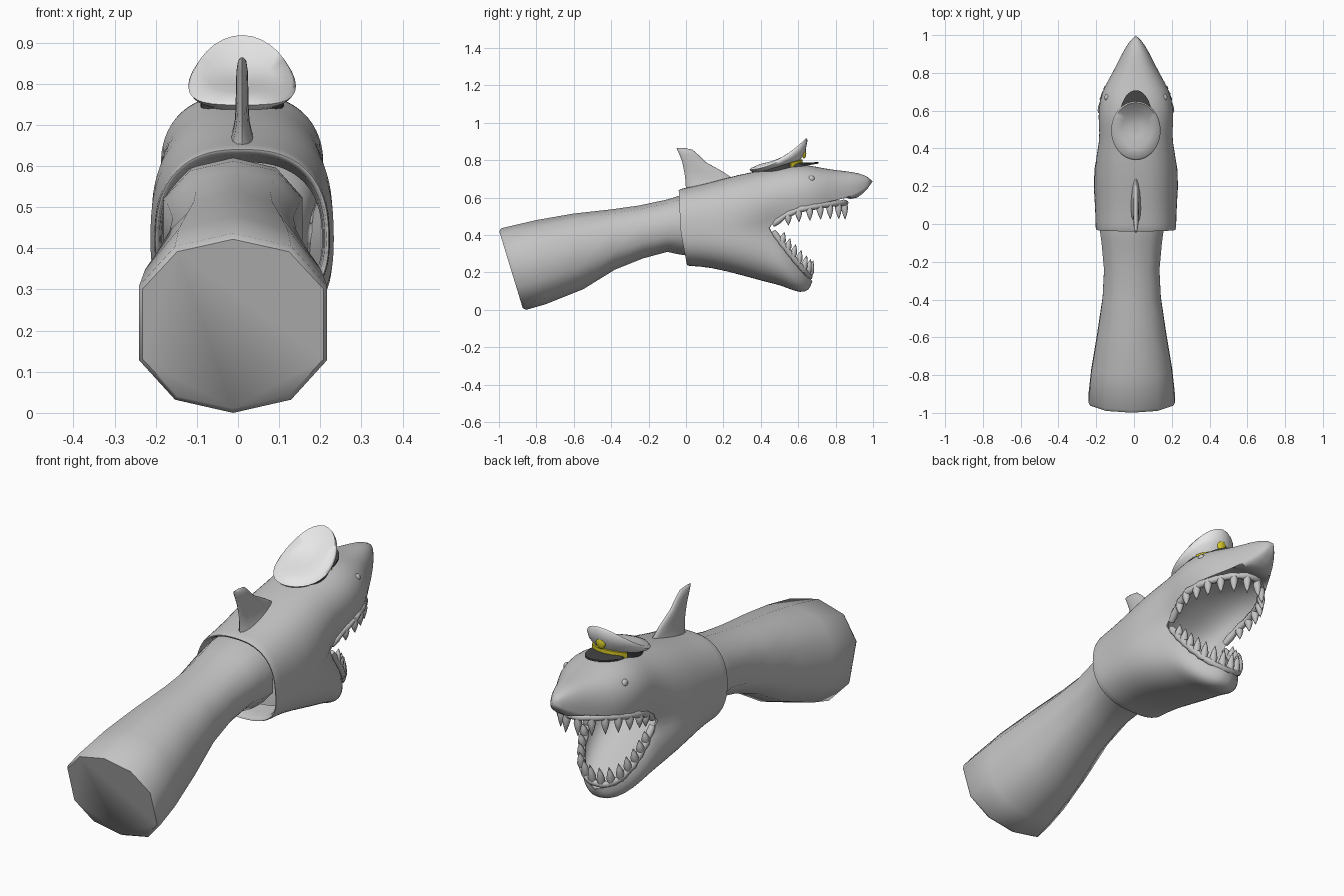
import bpy, bmesh, math
from mathutils import Vector

if "Cube" in bpy.data.objects:
    bpy.data.objects.remove(bpy.data.objects["Cube"], do_unlink=True)


def material(name, rgb):
    m = bpy.data.materials.new(name)
    m.use_nodes = True
    m.diffuse_color = (*rgb, 1)
    m.node_tree.nodes["Principled BSDF"].inputs["Base Color"].default_value = (*rgb, 1)
    return m


GREY = material("shark grey", (0.55, 0.55, 0.55))
WHITE = material("hat white", (0.8, 0.8, 0.8))
BLACK = material("visor black", (0.06, 0.06, 0.06))
GOLD = material("trim gold", (0.7, 0.6, 0.02))
CX = 0.01  # centre line of the puppet


def finish(name, bm, mat, angle=45, subdiv=0):
    bmesh.ops.remove_doubles(bm, verts=bm.verts, dist=0.0005)
    bmesh.ops.recalc_face_normals(bm, faces=bm.faces)
    mesh = bpy.data.meshes.new(name)
    bm.to_mesh(mesh)
    bm.free()
    ob = bpy.data.objects.new(name, mesh)
    bpy.context.collection.objects.link(ob)
    mesh.materials.append(mat)
    bpy.ops.object.select_all(action="DESELECT")
    ob.select_set(True)
    bpy.context.view_layer.objects.active = ob
    bpy.ops.object.shade_smooth_by_angle(angle=math.radians(angle))
    if subdiv:
        mod = ob.modifiers.new("smooth", "SUBSURF")
        mod.levels = mod.render_levels = subdiv


def loft(bm, rings, closed=True, cap_start=False, cap_end=False):
    rows = [[bm.verts.new(p) for p in r] for r in rings]
    n = len(rows[0])
    for a, b in zip(rows, rows[1:]):
        for i in range(n if closed else n - 1):
            j = (i + 1) % n
            bm.faces.new((a[i], a[j], b[j], b[i]))
    if cap_start:
        bm.faces.new(rows[0])
    if cap_end:
        bm.faces.new(rows[-1])


def path_at(pts, t):
    """Point at fraction t of the length of a polyline."""
    lens = [(b - a).length for a, b in zip(pts, pts[1:])]
    d = t * sum(lens)
    for a, b, l in zip(pts, pts[1:], lens):
        if d <= l:
            return a.lerp(b, d / l)
        d -= l
    return pts[-1].copy()


# Arm: ten-sided rings given by top point, bottom point and half width
arm = [(-.999, .422, -.873, .01, .231), (-.985, .437, -.855, 0, .24), (-.8, .48, -.75, .03, .225),
       (-.6, .515, -.55, .11, .19), (-.4, .537, -.38, .215, .162), (-.25, .558, -.23, .275, .154),
       (-.1, .59, -.1, .31, .168), (-.03, .612, -.03, .295, .178), (.04, .62, .04, .29, .178)]
rings = []
for yt, zt, yb, zb, w in arm:
    ring = []
    for k in range(10):
        a = math.radians(18 + 36 * k)
        s = (math.copysign(abs(math.sin(a)) ** .75, math.sin(a)) + 1) / 2
        ring.append((w * math.cos(a) - .012, yb + (yt - yb) * s, zb + (zt - zb) * s))
    rings.append(ring)
bm = bmesh.new()
loft(bm, rings, cap_start=True, cap_end=True)
finish("arm", bm, GREY, 48)

# Puppet skin: half rings given by edge y/z, middle y/z, half width and inward tuck of the lip
N = 20
neck_up = [(.12, .42, .12, .61, .195, 0), (-.028, .42, -.038, .628, .2, 0),
           (-.034, .42, -.044, .642, .213, 0), (-.01, .42, -.02, .65, .214, 0),
           (.1, .42, .1, .672, .216, 0), (.3, .42, .28, .725, .234, 0), (.45, .44, .44, .752, .224, .3)]
neck_low = [(.12, .42, .12, .27, .195, 0), (-.028, .42, .006, .255, .2, 0),
            (-.034, .42, 0, .236, .213, 0), (-.01, .42, .025, .234, .214, 0),
            (.1, .42, .13, .228, .216, 0), (.3, .42, .3, .185, .234, 0), (.45, .44, .42, .15, .224, .3)]
snout = [(.52, .5, .52, .77, .222, .2), (.6, .535, .62, .782, .218, .12), (.7, .555, .72, .76, .192, .08),
         (.8, .575, .8, .747, .128, .04), (.88, .61, .89, .738, .084, 0), (.95, .65, .95, .724, .047, 0),
         (1.004, .69, 1.004, .69, 0, 0)]
jaw = [(.5, .37, .5, .133, .205, .22), (.56, .29, .56, .108, .172, .16), (.62, .22, .61, .092, .122, .1),
       (.66, .175, .655, .1, .062, 0), (.678, .155, .678, .155, 0, 0)]


def arch(ye, ze, ym, zm, w, tuck, e=.8):
    pts = []
    for k in range(N + 1):
        t = math.pi * k / N
        c, s = math.cos(t), abs(math.sin(t)) ** e
        x = w * math.copysign(abs(c) ** e, c) * (1 - tuck * (1 - s) ** 2)
        pts.append((CX + x, ye + (ym - ye) * s, ze + (zm - ze) * s))
    return pts


def lining(stations, depths, heights):
    return [arch(y, z, y - d, z + h, w * (1 - tuck), 0)
            for (y, z, _, _, w, tuck), d, h in zip(stations, depths, heights)]


bm = bmesh.new()
for neck, front, depths, heights in (
        (neck_up, snout, (.2, .12, .06, .02, 0, 0, 0, 0), (0, .06, .1, .1, .06, -.035, -.03, 0)),
        (neck_low, jaw, (.2, .12, .05, .01, 0, 0), (0, -.06, -.08, -.07, -.03, 0))):
    loft(bm, [arch(*s) for s in neck + front], closed=False)
    loft(bm, lining(neck[-1:] + front, depths, heights), closed=False)
finish("shark_skin", bm, GREY, 70, 1)

# Gums and teeth along both jaws
upper = [(.158, .465, .455), (.174, .53, .505), (.185, .61, .538), (.162, .7, .555), (.104, .79, .568),
         (.05, .84, .572), (0, .855, .572)]
lower = [(.158, .465, .42), (.155, .52, .345), (.136, .58, .27), (.1, .63, .21), (.05, .655, .18),
         (0, .662, .175)]


def tooth(bm, base, direction, length):
    d = direction.normalized()
    u = d.orthogonal().normalized()
    v = d.cross(u)
    rows = []
    for h, r in ((-.15, .012), (.3, .019), (.65, .012), (1, .001)):
        rows.append([base + d * h * length + (u * math.cos(a) + v * math.sin(a)) * r
                     for a in (math.tau * k / 8 for k in range(8))])
    loft(bm, rows, cap_start=True, cap_end=True)


for name, pts, lean in (("upper", upper, Vector((.05, .05, -1))), ("lower", lower, Vector((.02, .25, 1)))):
    half = [Vector(p) for p in pts]
    bm, gum = bmesh.new(), bmesh.new()
    for side in (1, -1):
        flip = Vector((side, 1, 1))
        for k in range(7):
            p = path_at(half, .2 + .74 * k / 6)
            tooth(bm, p * flip + Vector((CX, 0, 0)), lean * flip, .06 + .03 * k / 6)
    line = [path_at(half, k / 14) for k in range(15)]
    line += [p * Vector((-1, 1, 1)) for p in reversed(line[:-1])]
    rows = []
    for i, p in enumerate(line):
        tan = (line[min(i + 1, 28)] - line[max(i - 1, 0)]).normalized()
        u = tan.cross(Vector((0, 0, 1))).normalized()
        v = u.cross(tan)
        r = .014 + .004 * (i % 2)
        rows.append([p + Vector((CX, 0, 0)) + (u * math.cos(a) + v * math.sin(a)) * r
                     for a in (math.tau * k / 8 for k in range(8))])
    loft(gum, rows, cap_start=True, cap_end=True)
    finish(name + "_teeth", bm, GREY, 60)
    finish(name + "_gum", gum, GREY, 60)

# Dorsal fin: lens sections given by height, front y, back y and half thickness
fin = [(.64, .28, 0, .04), (.675, .265, -.002, .026), (.71, .24, -.005, .018), (.74, .195, -.01, .016),
       (.79, .105, -.02, .015), (.83, .065, -.035, .014), (.856, .035, -.047, .01), (.864, 0, -.05, .003)]
bm = bmesh.new()
loft(bm, [[(CX + th * math.sin(a), (yf + yb) / 2 + (yf - yb) / 2 * math.cos(a), z)
           for a in (math.tau * k / 16 for k in range(16))] for z, yf, yb, th in fin], cap_end=True)
finish("dorsal_fin", bm, GREY, 60)


# Eyes, nostrils and hat badge
def ball(name, pos, size, mat):
    bm = bmesh.new()
    bmesh.ops.create_uvsphere(bm, u_segments=16, v_segments=10, radius=1)
    for v in bm.verts:
        v.co = Vector(pos) + v.co * Vector(size)
    finish(name, bm, mat, 60)


for side, label in ((1, "left"), (-1, "right")):
    ball(label + "_eye", (CX + side * .152, .67, .7), (.015, .018, .018), GREY)
    ball(label + "_nostril", (CX + side * .096, .81, .685), (.008, .008, .008), GREY)
ball("hat_badge", (CX, .631, .838), (.024, .012, .029), GOLD)


# Captain's hat: rings given by x radius, y radius, height, tilt and curl
def hat_ring(rx, ry, z, tilt, curl=0, n=32):
    return [(CX + rx * math.sin(a), .495 + ry * math.cos(a),
             z + tilt * math.cos(a) + curl * math.cos(a) ** 2)
            for a in (math.tau * k / n for k in range(n))]


bm = bmesh.new()
loft(bm, [hat_ring(.098, .115, .765, .035), hat_ring(.122, .144, .778, .055, .016),
          hat_ring(.131, .155, .794, .08, .034), hat_ring(.122, .148, .806, .08, .032),
          hat_ring(.08, .1, .809, .04, .01), hat_ring(.03, .04, .806, .012)], cap_end=True)
finish("hat_crown", bm, WHITE, 70)
bm = bmesh.new()
loft(bm, [hat_ring(.1, .115, .715, .03), hat_ring(.102, .117, .768, .036)], cap_start=True, cap_end=True)
finish("hat_band", bm, BLACK)

# Gold cord around the front of the band
bm = bmesh.new()
arc = [math.radians(-58 + 116 * k / 20) for k in range(21)]
loft(bm, [[(CX + (.104 + .007 * dx) * math.sin(a), .495 + (.12 + .007 * dx) * math.cos(a),
            .755 + .037 * math.cos(a) + .012 * dz)
           for dx, dz in ((-1, -1), (1, -1), (1, 1), (-1, 1))] for a in arc], cap_start=True, cap_end=True)
finish("hat_cord", bm, GOLD, 30)

# Visor: crescent plate
bm = bmesh.new()
rows = []
for k in range(21):
    a = math.radians(-90 + 9 * k)
    s, c = math.sin(a), math.cos(a)
    x0, y0, z0 = CX + .084 * s, .55 + .055 * c, .762 + .012 * c
    x1, y1, z1 = CX + .086 * s, .56 + .148 * c, .757 + .025 * c
    rows.append([(x0, y0, z0), (x1, y1, z1), (x1, y1, z1 + .008), (x0, y0, z0 + .012)])
loft(bm, rows, cap_start=True, cap_end=True)
finish("hat_visor", bm, BLACK, 40)
